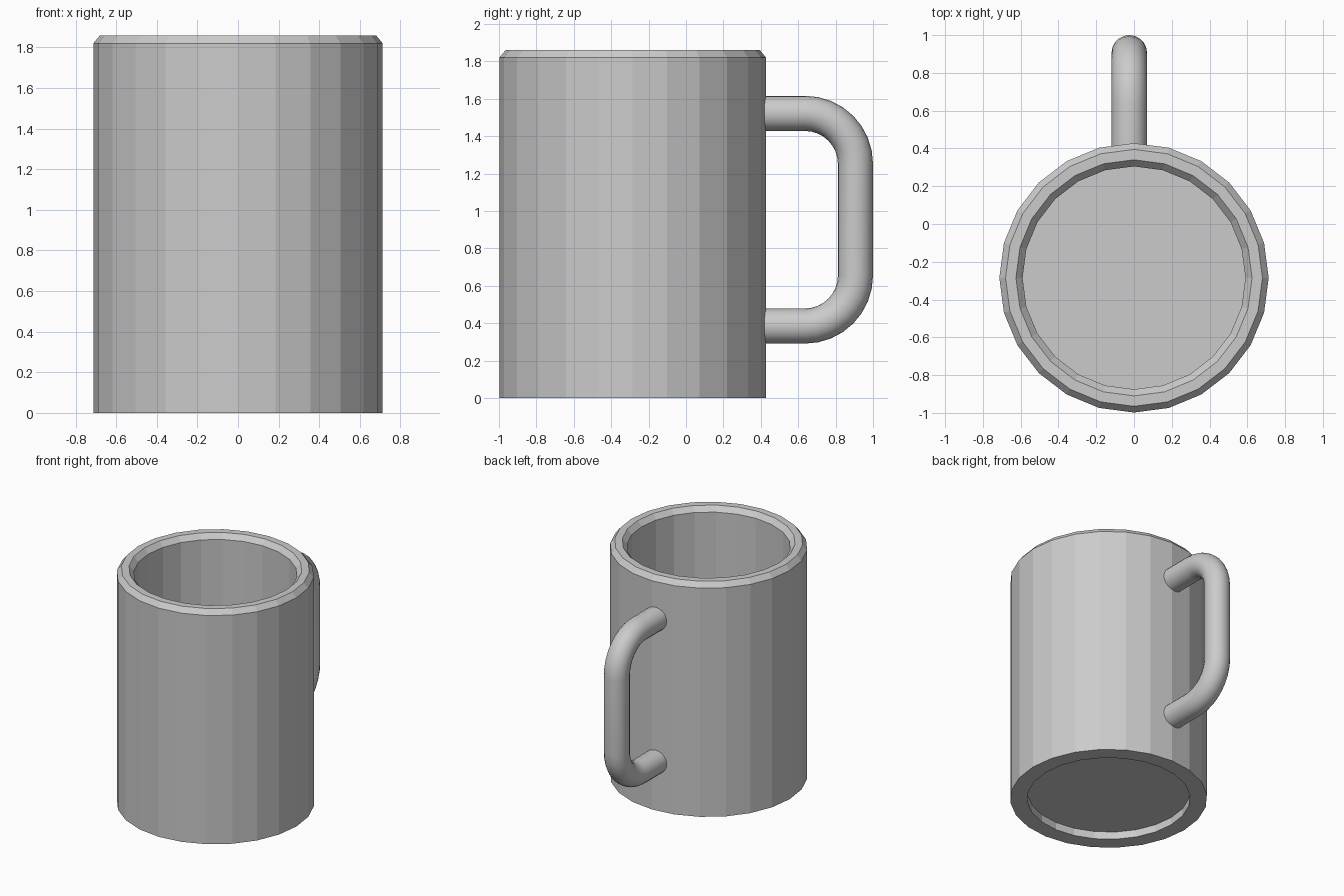
import bpy
import bmesh
import math
from mathutils import Vector

cube = bpy.data.objects.get("Cube")
if cube:
    bpy.data.objects.remove(cube, do_unlink=True)

CENTRE_Y = -0.285
SIDES = 24

grey = bpy.data.materials.new("plain grey")
grey.use_nodes = True
colour = (0.6, 0.6, 0.6, 1)
grey.diffuse_color = colour
grey.node_tree.nodes["Principled BSDF"].inputs["Base Color"].default_value = colour


def finish(name, bm):
    bmesh.ops.recalc_face_normals(bm, faces=bm.faces)
    mesh = bpy.data.meshes.new(name)
    bm.to_mesh(mesh)
    bm.free()
    mesh.materials.append(grey)
    obj = bpy.data.objects.new(name, mesh)
    bpy.context.collection.objects.link(obj)
    return obj


def ring(bm, centre, u, v, radius, count):
    """Circle of vertices in the plane of u and v."""
    angles = [math.tau * i / count for i in range(count)]
    return [bm.verts.new(centre + radius * (u * math.cos(a) + v * math.sin(a))) for a in angles]


def skin(name, rings):
    """Bridge consecutive rings with quads and cap both ends."""
    bm = bmesh.new()
    loops = [ring(bm, *r) for r in rings]
    for a, b in zip(loops, loops[1:]):
        n = len(a)
        for i in range(n):
            bm.faces.new((a[i], a[(i + 1) % n], b[(i + 1) % n], b[i]))
    bm.faces.new(loops[0])
    bm.faces.new(loops[-1])
    return finish(name, bm)


X, Y, Z = Vector((1, 0, 0)), Vector((0, 1, 0)), Vector((0, 0, 1))

# Cup: recessed base, outer wall, chamfered rim, inner wall and floor
profile = [(0.59, 0.06), (0.59, 0), (0.713, 0), (0.713, 1.82), (0.68, 1.86),
           (0.625, 1.86), (0.59, 1.82), (0.59, 0.13)]
cup = skin("cup", [(Vector((0, CENTRE_Y, z)), X, Y, r, SIDES) for r, z in profile])

# Handle: round tube along a path with two quarter bends
HANDLE_X, TUBE, BEND = -0.025, 0.094, 0.27
REACH, TOP, BOTTOM, START = 0.906, 1.522, 0.385, 0.36
path = [(START, TOP, math.pi / 2)]
for corner_z, first in ((TOP - BEND, math.pi / 2), (BOTTOM + BEND, 0)):
    for i in range(9):
        a = first - math.pi / 2 * i / 8
        path.append((REACH - BEND + BEND * math.cos(a), corner_z + BEND * math.sin(a), a))
path.append((START, BOTTOM, -math.pi / 2))
handle = skin("handle", [(Vector((HANDLE_X, y, z)), X, Y * math.cos(a) + Z * math.sin(a), TUBE, 20)
                         for y, z, a in path])

# Smooth the tube, keep the cup faceted
bpy.ops.object.select_all(action="DESELECT")
handle.select_set(True)
bpy.context.view_layer.objects.active = handle
bpy.ops.object.shade_smooth_by_angle(angle=math.radians(40))
